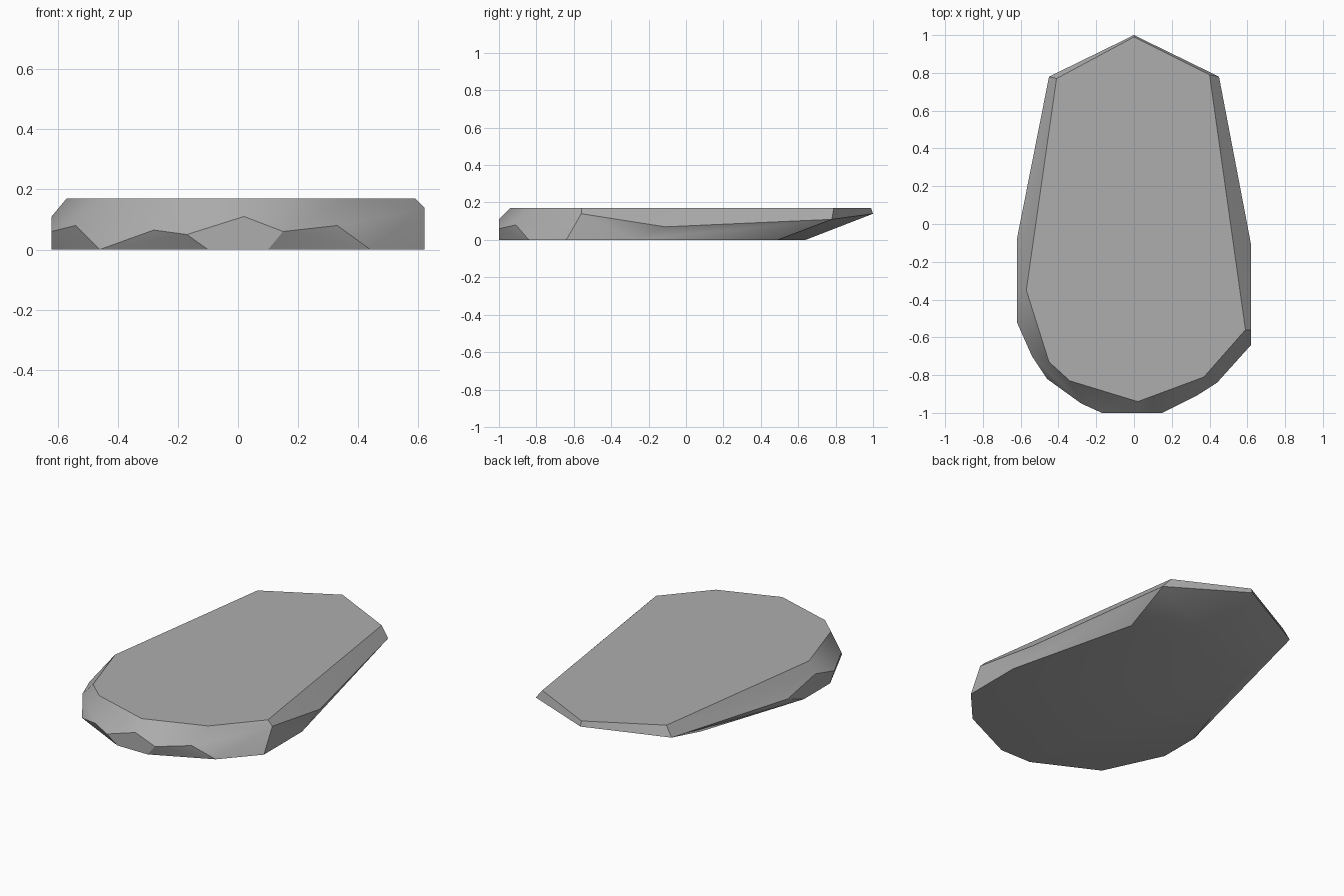
import bpy
import bmesh
from math import radians

default_cube = bpy.data.objects.get("Cube")
if default_cube:
    bpy.data.objects.remove(default_cube, do_unlink=True)

# Flat upper face of the stone
HEIGHT = 0.17
top_outline = [(0, 0.99), (0.4, 0.79), (0.59, -0.56), (0.37, -0.81), (0.02, -0.94),
               (-0.34, -0.83), (-0.45, -0.73), (-0.57, -0.35), (-0.41, 0.77)]

# Chipped rim, whose height varies around the stone
rim = [(0, 1, 0.14), (0.45, 0.78, 0.11), (0.62, -0.11, 0.07), (0.62, -0.56, 0.14),
       (0.33, -0.91, 0.08), (0.15, -1, 0.06), (0.02, -1, 0.11), (-0.17, -1, 0.05),
       (-0.28, -0.95, 0.065), (-0.54, -0.7, 0.08), (-0.62, -0.52, 0.06),
       (-0.62, -0.34, 0.11), (-0.62, -0.08, 0.06), (-0.45, 0.78, 0.11)]

# Flat underside resting on the ground
bottom_outline = [(0, 0.64), (0.43, 0.49), (0.62, -0.28), (0.62, -0.64), (0.44, -0.84),
                  (0.1, -1), (-0.1, -1), (-0.46, -0.82), (-0.62, -0.48),
                  (-0.62, -0.23), (-0.4, 0.43)]


def make_material(name, colour):
    material = bpy.data.materials.new(name)
    material.use_nodes = True
    material.diffuse_color = colour
    shader = material.node_tree.nodes["Principled BSDF"]
    shader.inputs["Base Color"].default_value = colour
    shader.inputs["Roughness"].default_value = 0.9
    return material


def make_faceted_solid(name, points, material):
    """Wrap a convex skin around the points and merge its coplanar faces."""
    bm = bmesh.new()
    for point in points:
        bm.verts.new(point)
    hull = bmesh.ops.convex_hull(bm, input=bm.verts[:])
    loose = {v for v in hull["geom_interior"] + hull["geom_unused"]
             if isinstance(v, bmesh.types.BMVert)}
    bmesh.ops.delete(bm, geom=list(loose), context="VERTS")
    bmesh.ops.dissolve_limit(bm, angle_limit=radians(1),
                             verts=bm.verts[:], edges=bm.edges[:])
    bmesh.ops.recalc_face_normals(bm, faces=bm.faces[:])
    mesh = bpy.data.meshes.new(name)
    bm.to_mesh(mesh)
    bm.free()
    mesh.materials.append(material)
    obj = bpy.data.objects.new(name, mesh)
    bpy.context.collection.objects.link(obj)
    return obj


# Stone slab
stone_grey = make_material("stone grey", (0.42, 0.42, 0.42, 1))
points = ([(x, y, HEIGHT) for x, y in top_outline] + rim
          + [(x, y, 0) for x, y in bottom_outline])
slab = make_faceted_solid("flat_stone", points, stone_grey)

# Soft shading across shallow facets, crisp chipped edges
bpy.ops.object.select_all(action="DESELECT")
slab.select_set(True)
bpy.context.view_layer.objects.active = slab
bpy.ops.object.shade_smooth_by_angle(angle=radians(30))
